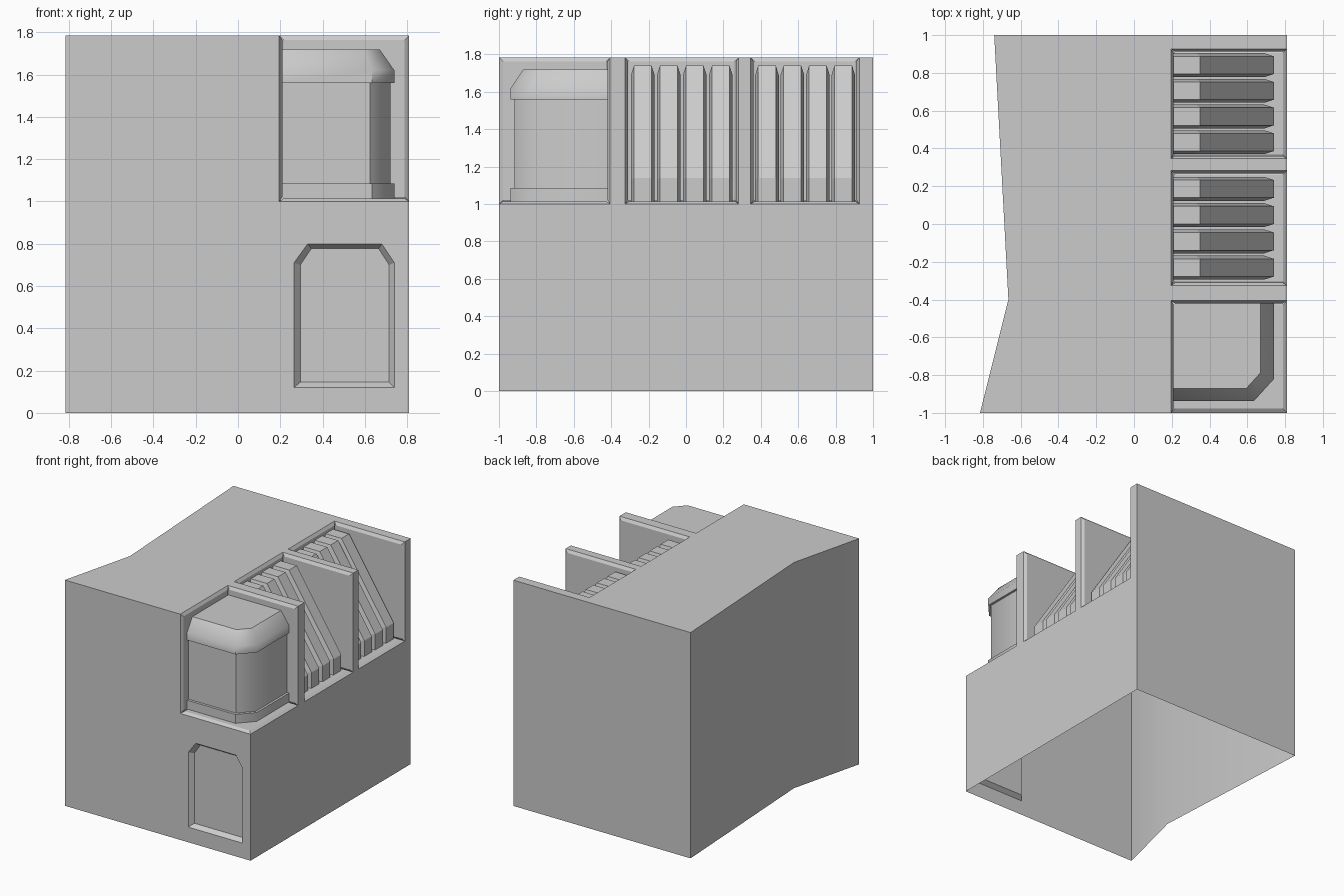
import bpy, bmesh
from math import radians

if "Cube" in bpy.data.objects:
    bpy.data.objects.remove(bpy.data.objects["Cube"])


def loft(name, rings):
    """Closed solid skinned through rings with equal point counts."""
    bm = bmesh.new()
    loops = [[bm.verts.new(p) for p in ring] for ring in rings]
    n = len(loops[0])
    for a, b in zip(loops, loops[1:]):
        for i in range(n):
            j = (i + 1) % n
            bm.faces.new((a[i], a[j], b[j], b[i]))
    bm.faces.new(loops[0])
    bm.faces.new(loops[-1])
    bmesh.ops.recalc_face_normals(bm, faces=bm.faces)
    mesh = bpy.data.meshes.new(name)
    bm.to_mesh(mesh)
    bm.free()
    ob = bpy.data.objects.new(name, mesh)
    bpy.context.collection.objects.link(ob)
    return ob


def activate(ob):
    bpy.ops.object.select_all(action='DESELECT')
    ob.select_set(True)
    bpy.context.view_layer.objects.active = ob


def cut(target, cutter):
    cutter.hide_render = True
    activate(target)
    mod = target.modifiers.new("cut", 'BOOLEAN')
    mod.operation = 'DIFFERENCE'
    mod.solver = 'EXACT'
    mod.object = cutter
    bpy.ops.object.modifier_apply(modifier=mod.name)
    bpy.data.objects.remove(cutter)


# Main block with a bent left side
H, NX, NZ = 1.785, 0.195, 1.0
plan = [(-.815, -1), (.81, -1), (.81, 1), (-.74, 1), (-.665, -.4)]
body = loft("main_block", [[(x, y, z) for x, y in plan] for z in (0, H)])

# Three open bays in the upper right edge
for y0, y1 in ((-1.2, -.405), (-.326, .282), (.346, .927)):
    rect = [(NX, y0), (1.2, y0), (1.2, y1), (NX, y1)]
    cut(body, loft("bay_cutter", [[(x, y, z) for x, y in rect] for z in (NZ, 2.2)]))

# Sunken hatch with sloped sides on the front
outer = [(.265, .12), (.74, .12), (.74, .71), (.68, .80), (.33, .80), (.265, .71)]
inner = [(.295, .145), (.715, .145), (.715, .70), (.665, .777), (.347, .777), (.295, .70)]
cut(body, loft("hatch_cutter", [[(x, y, z) for x, z in pts] for y, pts in
                                ((-1.05, outer), (-1, outer), (-.965, inner))]))

# Open underside, raised panels in the bays, smooth bend on the left
bm = bmesh.new()
bm.from_mesh(body.data)
bm.normal_update()
panels, bottom = [], []
for f in bm.faces:
    c, n = f.calc_center_median(), f.normal
    f.smooth = n.x < -.9 and c.x < -.5
    if n.z < -.9 and c.z < .01:
        bottom.append(f)
    elif ((n.z > .9 and abs(c.z - NZ) < .01)
          or (n.x > .9 and abs(c.x - NX) < .01)
          or (abs(n.y) > .9 and c.z > NZ and c.x > NX and abs(c.y) < .97)):
        panels.append(f)
bmesh.ops.inset_individual(bm, faces=panels, thickness=.022, depth=.015,
                           use_even_offset=True)
bmesh.ops.delete(bm, geom=bottom, context='FACES')
bm.to_mesh(body.data)
bm.free()


# Corner tank: base, column and sloped cap
def tank_ring(z, x, y, c):
    return [(.2, y, z), (x - c, y, z), (x, y + c * 1.1, z), (x, -.408, z), (.2, -.408, z)]


tank = loft("tank", [
    tank_ring(1.005, .74, -.937, .105), tank_ring(1.085, .74, -.937, .105),
    tank_ring(1.085, .722, -.917, .098), tank_ring(1.56, .722, -.917, .098),
    tank_ring(1.56, .74, -.937, .105), tank_ring(1.62, .74, -.937, .105),
    tank_ring(1.72, .67, -.87, .075)])
activate(tank)
bpy.ops.object.shade_smooth_by_angle(angle=radians(45))

# Slanted fins with chamfered sides, four per bay
full = [(.2, 1.005), (.74, 1.005), (.74, 1.14), (.35, 1.74), (.2, 1.74)]
slim = [(.2, 1.005), (.69, 1.005), (.69, 1.13), (.33, 1.69), (.2, 1.69)]
for bay, (start, pitch) in enumerate(((-.231, .139), (.433, .136))):
    for i in range(4):
        y = start + i * pitch
        loft(f"fin_{bay + 1}_{i + 1}", [[(px, y + d, pz) for px, pz in prof] for d, prof in
                                        ((-.063, slim), (-.047, full), (.047, full), (.063, slim))])
